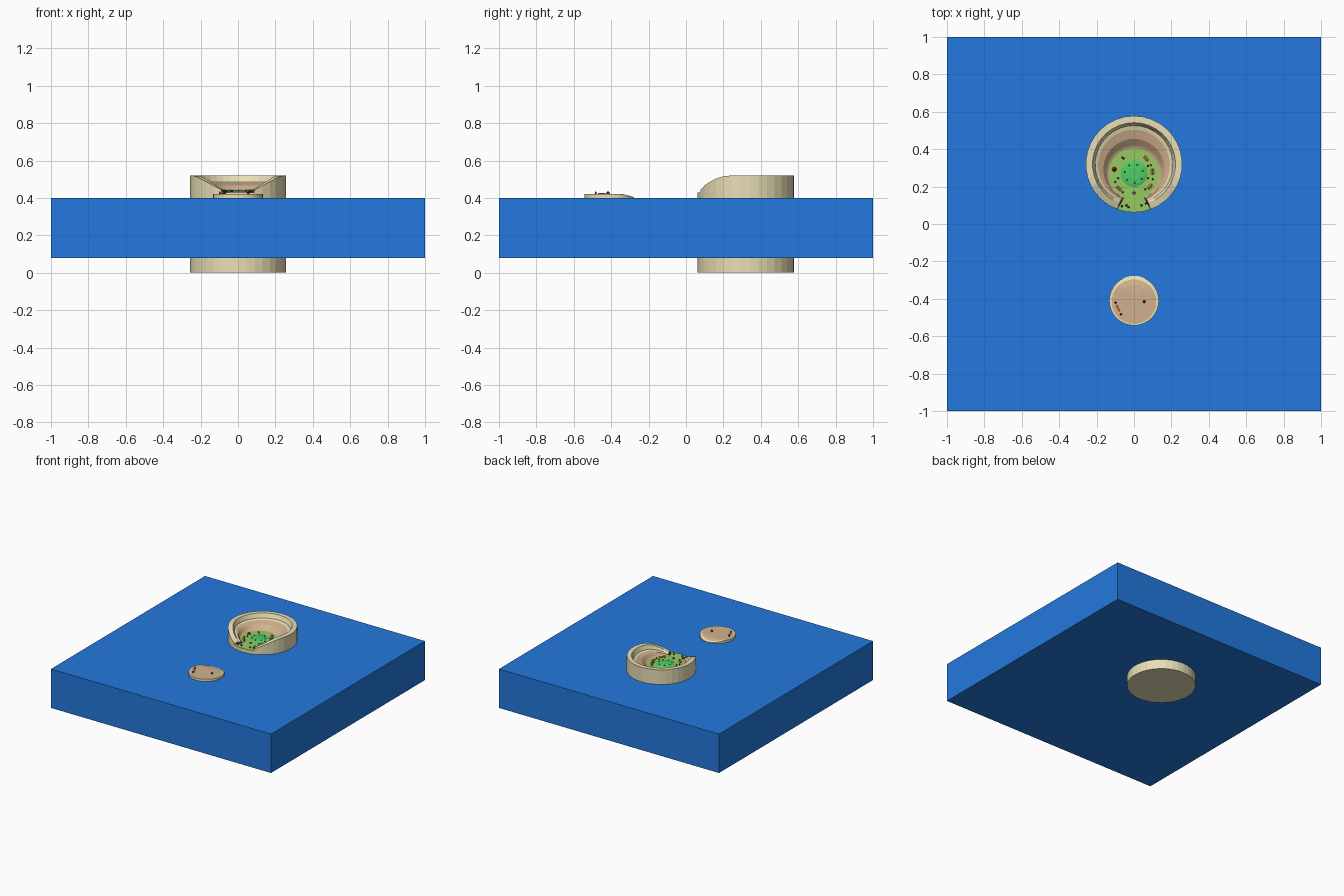
import bpy, bmesh
from math import sin, cos, radians, pi
from mathutils import Matrix, Vector

if "Cube" in bpy.data.objects:
    bpy.data.objects.remove(bpy.data.objects["Cube"])


def mat(name, hexa):
    m = bpy.data.materials.new(name)
    c = [int(hexa[i:i + 2], 16) / 255 for i in (0, 2, 4)]
    m.diffuse_color = (*[v ** 2.2 for v in c], 1)
    m.use_nodes = True
    m.node_tree.nodes["Principled BSDF"].inputs["Base Color"].default_value = m.diffuse_color
    return m


BLUE, CREAM, TAN = mat("water", "2878DC"), mat("stone", "E8DEB4"), mat("soil", "D0B08C")
GRASS, MEADOW = mat("grass", "96C864"), mat("meadow", "50CD64")
ORANGE, RED, DARK = mat("timber", "DC8C46"), mat("roof_red", "B43228"), mat("bark", "5A3C28")
VIOLET = mat("violet", "7864A0")


def make(name, bm, material):
    me = bpy.data.meshes.new(name)
    bmesh.ops.recalc_face_normals(bm, faces=bm.faces)
    bm.to_mesh(me)
    bm.free()
    me.materials.append(material)
    ob = bpy.data.objects.new(name, me)
    bpy.context.collection.objects.link(ob)
    return ob


def loft(name, rings, material, cap_start=False, cap_end=False):
    bm = bmesh.new()
    vs = [[bm.verts.new(p) for p in r] for r in rings]
    for a, b in zip(vs, vs[1:]):
        for i in range(len(a)):
            j = (i + 1) % len(a)
            bm.faces.new((a[i], a[j], b[j], b[i]))
    if cap_start:
        bm.faces.new(vs[0])
    if cap_end:
        bm.faces.new(vs[-1])
    return make(name, bm, material)


def lerp_table(table, y):
    for (a, za), (b, zb) in zip(table, table[1:]):
        if y <= b:
            return za + (zb - za) * max(0, (y - a) / (b - a))
    return table[-1][1]


# Sea block
bm = bmesh.new()
bmesh.ops.create_cube(bm, size=1, matrix=Matrix.Translation((0, 0, .24)) @ Matrix.Diagonal((2, 2, .32, 1)))
make("sea_block", bm, BLUE)

# Main island: ring wall whose rim swoops down to a gap in front
FLOOR, GAP = .43, 20
ANG = [-20.5, -20, -10, 0, 10, 20, 20.5] + [20 + 320 * i / 30 for i in range(1, 30)]
RIM = [(.06, .43), (.075, .44), (.1, .468), (.13, .488), (.17, .508), (.21, .518), (.24, .52)]


def rim_z(a):
    if abs(a) <= GAP:
        return FLOOR
    return lerp_table(RIM, .32 - .258 * cos(radians(a)))


def ring(r, cy, zf):
    return [(r * sin(radians(a)), cy - r * cos(radians(a)), zf(a)) for a in ANG]


def part_z(f):
    return lambda a: FLOOR + (rim_z(a) - FLOOR) * f


ledge = ring(.192, .312, part_z(.55))
loft("ring_wall", [ring(.258, .32, lambda a: 0), ring(.258, .32, rim_z),
                   ring(.222, .32, rim_z), ring(.208, .318, part_z(.62)), ledge], CREAM, cap_start=True)
loft("bowl_slope", [ledge, ring(.165, .29, part_z(.4)), ring(.145, .275, part_z(.1)),
                    ring(.13, .27, lambda a: FLOOR)], TAN)

# Grass floor, entrance strip and central meadow mound
loft("grass_floor", [ring(.136, .27, lambda a: .434)], GRASS, cap_end=True)
bm = bmesh.new()
arc = [(.257 * sin(radians(a)), .32 - .257 * cos(radians(a)), .432) for a in (-20, -10, 0, 10, 20)]
bm.faces.new([bm.verts.new(p) for p in arc + [(.06, .155, .432), (-.06, .155, .432)]])
make("entrance_grass", bm, GRASS)
mound = loft("meadow_mound", [ring(.072, .27, lambda a: .434), ring(.058, .27, lambda a: .438),
                              ring(.03, .27, lambda a: .441)], MEADOW, cap_end=True)

# Small island, its top sloping to the water at the rear
ISLE = [(-.56, .42), (-.34, .42), (-.31, .414), (-.275, .402)]


def isle_ring(r, cy, z=None, up=0.0):
    pts = []
    for i in range(32):
        x, y = r * sin(i * pi / 16), cy + r * cos(i * pi / 16)
        pts.append((x, y, z if z is not None else lerp_table(ISLE, y) + up))
    return pts


loft("small_island", [isle_ring(.133, -.41, .3), isle_ring(.133, -.41), isle_ring(.119, -.415)],
     CREAM, cap_start=True)
loft("small_island_soil", [isle_ring(.119, -.415), isle_ring(.09, -.415), isle_ring(.05, -.415)],
     TAN, cap_end=True)


# Tiny houses, trees and posts
def house(name, x, y, z, rot, material, l=.03, w=.016, h=.008):
    prof = [(-w / 2, 0), (w / 2, 0), (w / 2, h * .6), (0, h * 1.3), (-w / 2, h * .6)]
    rings = [[(px, s * l / 2, pz) for px, pz in prof] for s in (-1, 1)]
    ob = loft(name, rings, material, True, True)
    ob.location, ob.rotation_euler = (x, y, z), (0, 0, radians(rot))


def cone(name, x, y, z, r1, r2, h, material, n=6):
    bm = bmesh.new()
    bmesh.ops.create_cone(bm, cap_ends=True, segments=n, radius1=r1, radius2=r2, depth=h,
                          matrix=Matrix.Translation((x, y, z + h / 2)))
    make(name, bm, material)


for x, y, rot in ((.065, .35, 40), (.1, .28, 0), (.085, .2, -40), (-.08, .19, 50)):
    house("house", x, y, .434, rot, ORANGE)
cone("red_hut", -.105, .292, .434, .013, .004, .014, RED, 8)
for x, y in ((-.062, .355), (-.055, .35), (.09, .315), (.075, .245), (-.1, .225), (-.085, .245),
             (.06, .185), (-.06, .17), (.075, .31), (-.04, .1), (-.03, .09), (.04, .1), (.065, .11),
             (-.065, .095), (.1, .24)):
    cone("bush", x, y, .432, .006, .002, .011, DARK)
for i in range(7):
    a = i * 2 * pi / 7 + .3
    cone("flower", .05 * cos(a), .27 + .05 * sin(a), .438, .005, .003, .006, VIOLET)
cone("well", 0, .165, .434, .009, .007, .008, VIOLET, 8)

# Gap edge walls
for s in (-1, 1):
    house("gap_edge", s * .072, .115, .43, s * 28, DARK, .05, .006, .01)

# Small island props
house("isle_log", -.085, -.45, .419, 28, ORANGE, .04, .014, .006)
cone("isle_post", -.098, -.42, .419, .006, .003, .016, DARK)
cone("isle_post", -.07, -.483, .419, .006, .003, .014, DARK)
cone("isle_stump", .055, -.415, .419, .009, .004, .014, DARK)
